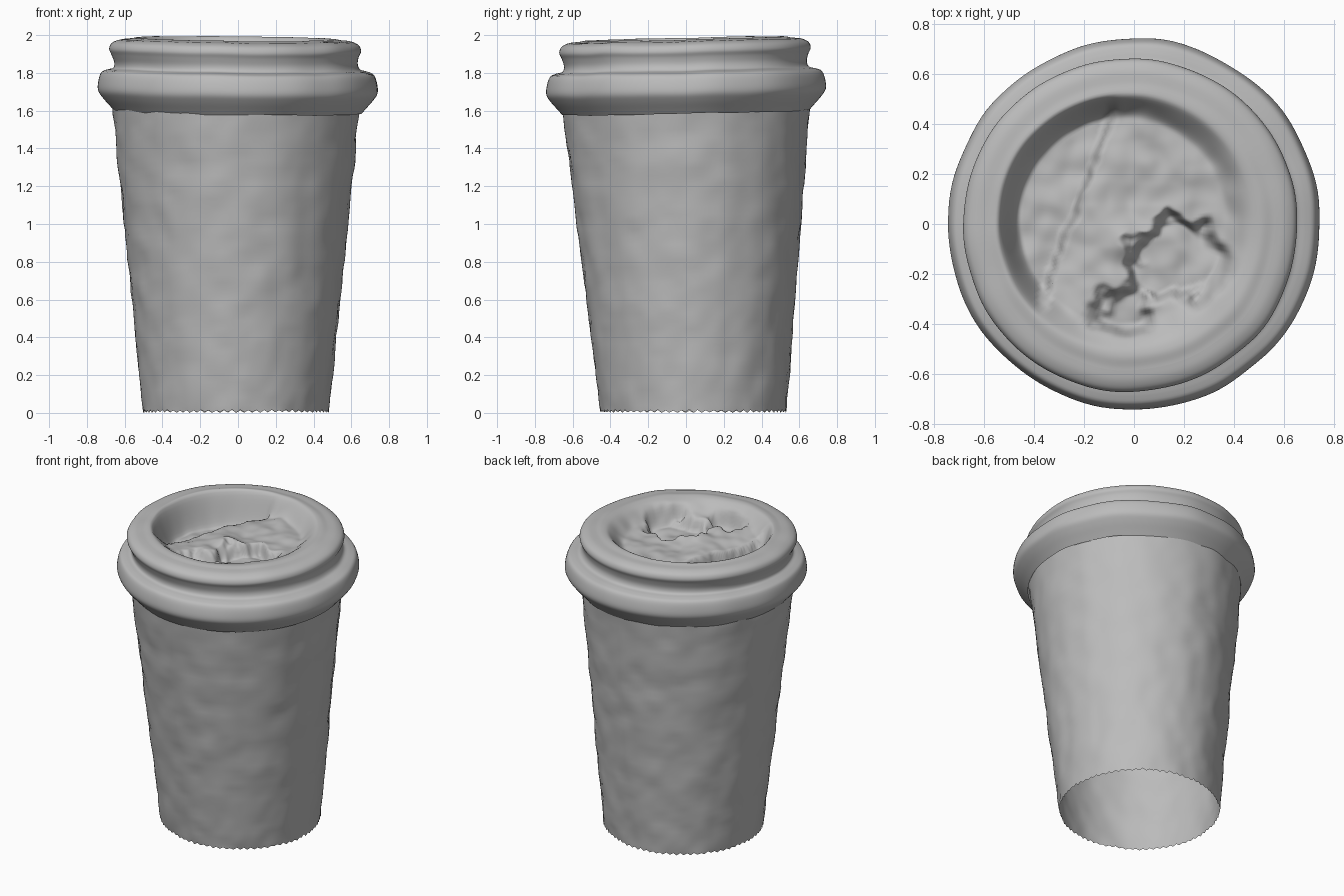
import bpy, bmesh, math
from mathutils import Vector, noise

SEG = 144
old = bpy.data.objects.get("Cube")
if old:
    bpy.data.objects.remove(old)

grey = bpy.data.materials.new("plain grey")
grey.use_nodes = True
grey.diffuse_color = (0.5, 0.5, 0.5, 1)
bsdf = grey.node_tree.nodes["Principled BSDF"]
bsdf.inputs["Base Color"].default_value = grey.diffuse_color
bsdf.inputs["Roughness"].default_value = 0.8


def smooth(a, b, v):
    t = max(0.0, min(1.0, (v - a) / (b - a)))
    return t * t * (3 - 2 * t)


def ripple(x, y, z, scale, amount):
    return amount * noise.noise(Vector((x * scale, y * scale, z * scale)))


def subdivide(points, steps):
    """Catmull-Rom through a (radius, height) profile."""
    out = []
    for i in range(len(points) - 1):
        p = [Vector(points[max(0, min(len(points) - 1, i + k))]) for k in (-1, 0, 1, 2)]
        for s in range(steps):
            t = s / steps
            out.append(0.5 * (2 * p[1] + (p[2] - p[0]) * t
                              + (2 * p[0] - 5 * p[1] + 4 * p[2] - p[3]) * t ** 2
                              + (3 * p[1] - p[0] - 3 * p[2] + p[3]) * t ** 3))
    return out + [Vector(points[-1])]


def build(name, rings, place, cap=False):
    """Bridge closed rings of points; place(ring, angle, index) gives each point."""
    bm = bmesh.new()
    rows = [[bm.verts.new(place(r, math.tau * k / SEG, k)) for k in range(SEG)] for r in rings]
    for a, b in zip(rows, rows[1:]):
        for k in range(SEG):
            n = (k + 1) % SEG
            bm.faces.new((a[k], a[n], b[n], b[k]))
    if cap:
        bm.faces.new(rows[-1])
    mesh = bpy.data.meshes.new(name)
    bm.to_mesh(mesh)
    bm.free()
    mesh.materials.append(grey)
    obj = bpy.data.objects.new(name, mesh)
    bpy.context.collection.objects.link(obj)
    for poly in mesh.polygons:
        poly.use_smooth = True
    return obj


# Tapered paper wall, open and ragged at the bottom, axis leaning slightly
def wall_point(ring, a, k):
    r, z = ring
    x, y = math.cos(a), math.sin(a)
    r += ripple(x, y, z * 1.6, 4, 0.008) + ripple(x, y, z * 3, 6, 0.004)
    if z < 0.02:
        z += 0.012 * (k % 2) + abs(ripple(x, y, 0, 9, 0.012))
    lean = 1 - z / 1.6
    return (r * x - 0.01, r * y + 0.04 * lean, z)


wall = [(0.492 + (0.655 - 0.492) * i / 40, 1.62 * i / 40) for i in range(41)]
build("cup_wall", wall, wall_point)


# Lid: flared band, neck, raised collar and rounded rim
def lid_point(ring, a, k):
    r, z = ring
    x, y = math.cos(a), math.sin(a)
    r += ripple(x, y, z, 3, 0.008)
    upper = smooth(1.78, 1.9, z)
    z += 0.022 * y * r - 0.01 * x * r + ripple(x, y, z, 3, 0.005)
    return (r * x - 0.015 * upper, r * y - 0.005 * upper, z)


outline = [(0.653, 1.59), (0.675, 1.615), (0.715, 1.66), (0.74, 1.70), (0.738, 1.75),
           (0.722, 1.795), (0.69, 1.81), (0.655, 1.82), (0.645, 1.85), (0.655, 1.89),
           (0.667, 1.92), (0.655, 1.95), (0.62, 1.968), (0.58, 1.973)]
build("lid_rim", subdivide(outline, 4), lid_point)


# Crumpled sunken floor with a side pocket and a torn hollow
def floor_height(x, y):
    wob = ripple(x, y, 0, 9, 0.06) + ripple(x, y, 5, 22, 0.025)
    z = 1.89 + 0.03 * x - 0.03 * y + ripple(x, y, 2, 5, 0.03) + ripple(x, y, 7, 12, 0.012)
    edge = -0.24 + 0.37 * y
    z -= 0.10 * smooth(-0.02, 0.02, edge - x + wob * 0.4)
    front = math.hypot(x + 0.02, y + 0.33) - 0.11
    side = math.hypot((x - 0.2) / 1.25, y + 0.14) - 0.17
    z -= 0.09 * (1 - smooth(-0.05, 0.02, min(front, side) + wob))
    z += 0.025 * (1 - smooth(0.0, 0.12, math.hypot(x + 0.02, y + 0.06)))
    return z


def recess_point(r, a, k):
    x, y = r * math.cos(a), r * math.sin(a)
    steep = 0.5 + 0.5 * math.cos(a - math.radians(150))
    rim = lid_point((0.58, 1.973), a, k)[2]
    bulge = 0.008 * math.sin(math.pi * smooth(0.58, 0.47, r))
    inner = 0.42 + 0.02 * steep
    t = smooth(0.49 + 0.05 * steep, inner - 0.05 * (1 - steep), r)
    z = (rim + bulge) * (1 - t) + floor_height(x, y) * t
    if r > 0.575:
        return lid_point((0.58, 1.973), a, k)
    r += ripple(math.cos(a), math.sin(a), 1.973, 3, 0.008) * smooth(0.4, 0.58, r)
    return (r * math.cos(a) - 0.015, r * math.sin(a) - 0.005, z)


radii = [0.58 * (1 - i / 60) for i in range(60)]
build("lid_recess", radii, recess_point, cap=True)
